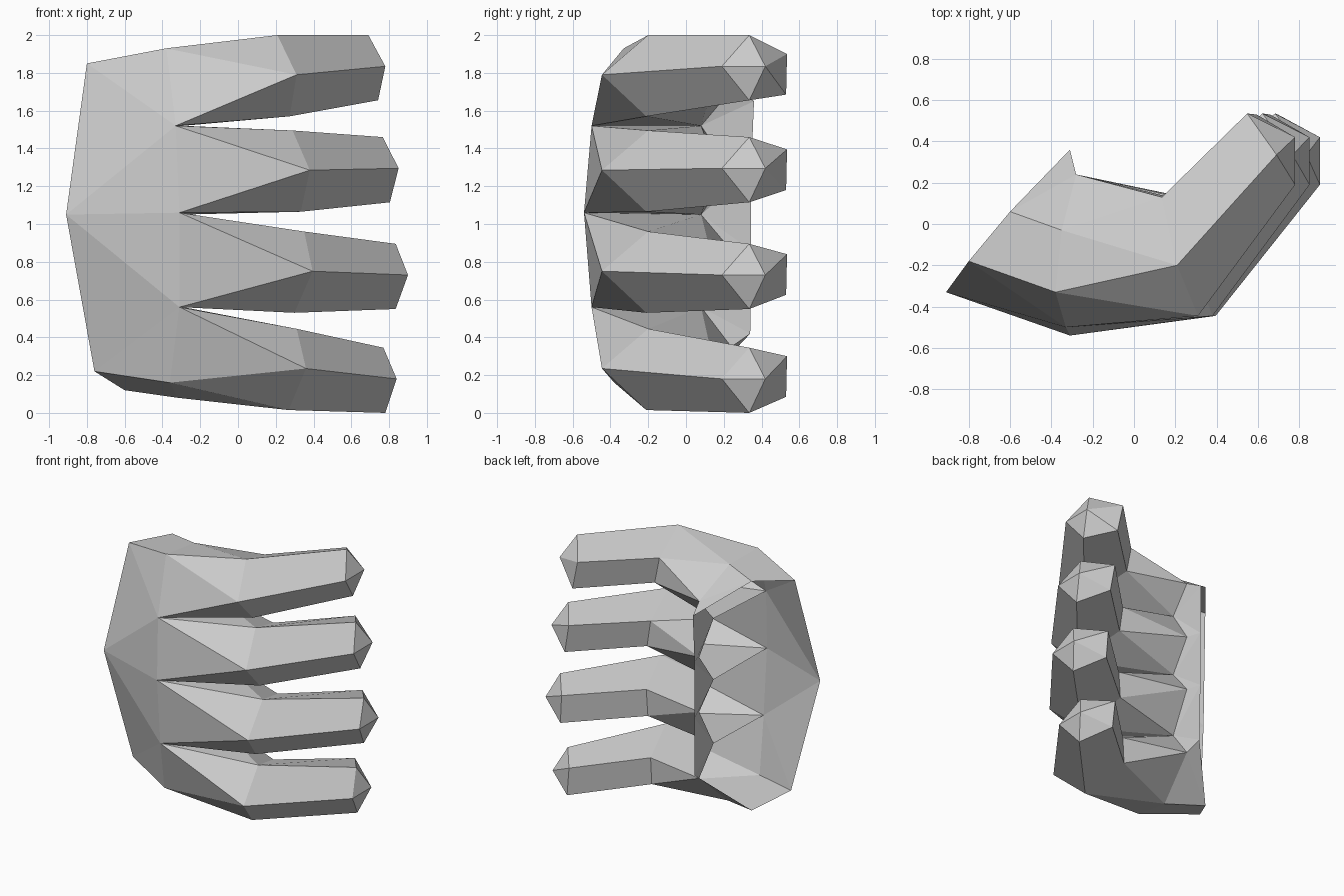
import bpy, bmesh

if "Cube" in bpy.data.objects:
    bpy.data.objects.remove(bpy.data.objects["Cube"])

bm = bmesh.new()


def verts(points):
    return [bm.verts.new(p) for p in points]


def face(*vs):
    bm.faces.new(vs)


# Palm outlines, top to bottom: front gap points and rear gap points
front = verts([(-.38, -.33, 1.93), (-.33, -.50, 1.52), (-.31, -.54, 1.06),
               (-.31, -.50, .56), (-.36, -.38, .16)])
inner = verts([(-.35, -.03, 1.91), (-.29, .08, 1.52), (-.29, .08, 1.05),
               (-.29, .08, .56), (-.32, -.05, .08)])
# Upright rim at the heel of the palm, and the pad behind each finger
rim = verts([(-.31, .36, 1.65), (-.315, .345, 1.28),
             (-.315, .345, .86), (-.31, .34, .42)])
pad = verts([(-.28, .24, z) for z in (1.71, 1.28, .86, .35)])
# Edge of the open wrist
wrist = verts([(-.80, -.18, 1.85), (-.91, -.33, 1.05), (-.76, -.19, .22)])
wrist_top, wrist_bottom = verts([(-.60, .06, 1.88), (-.60, .06, .12)])

# Five-sided finger section: ridge, top, back top, back bottom, bottom
KNUCKLE = [(0, -.445, 0), (-.07, -.20, .21), (-.16, .13, .10),
           (-.15, .13, -.10), (-.07, -.21, -.22)]
TIP = [(0, .19, 0), (-.07, .335, .165), (-.22, .535, .10),
       (-.20, .53, -.115), (-.06, .335, -.18)]


def ring(section, x, z, tilt, roll=0):
    # Tilt leans the section sideways with height, roll shifts its back edge
    return verts([(x + dx - tilt * dz, y, z + dz + (roll if y > .5 else 0))
                  for dx, y, dz in section])


# Fingers: knuckle x, z, tilt; tip x, z, tilt, roll
fingers = [(.31, 1.79, .15, .78, 1.835, .12, -.035),
           (.38, 1.285, .10, .85, 1.295, .08, 0),
           (.395, .75, -.12, .90, .73, -.03, .01),
           (.36, .235, -.10, .84, .18, 0, .02)]

for i, (kx, kz, kt, tx, tz, tt, roll) in enumerate(fingers):
    base = ring(KNUCKLE, kx, kz, kt)
    tip = ring(TIP, tx, tz, tt, roll)
    apex = bm.verts.new((tx, .42, tz))
    for j in range(5):
        k = (j + 1) % 5
        face(base[j], base[k], tip[k], tip[j])
        face(tip[j], tip[k], apex)
    a, b, d, e, c = base
    f0, f1, g0, g1 = front[i], front[i + 1], inner[i], inner[i + 1]
    p, r = pad[i], rim[i]
    # Finger root blending into the palm
    face(f0, a, b)
    face(f0, f1, a)
    face(f1, c, a)
    face(f0, b, g0)
    face(b, d, g0)
    face(f1, g1, c)
    face(g1, e, c)
    face(g0, d, p)
    face(d, e, p)
    face(e, g1, p)
    # Inner wall up to the rim
    if i > 0:
        face(g0, p, r)
    if i < 3:
        face(p, g1, r)
        face(g1, rim[i + 1], r)

# Front of the palm
face(wrist[0], front[1], front[0])
face(wrist[0], wrist[1], front[1])
face(wrist[1], front[2], front[1])
face(wrist[1], front[3], front[2])
face(wrist[1], wrist[2], front[3])
face(wrist[2], front[4], front[3])
# Top and bottom ends of the palm, wrapping round to the rim
face(wrist[0], front[0], inner[0], wrist_top)
face(inner[0], pad[0], wrist_top)
face(pad[0], rim[0], wrist_top)
face(wrist[2], wrist_bottom, inner[4], front[4])
face(inner[4], wrist_bottom, pad[3])
face(pad[3], wrist_bottom, rim[3])

bmesh.ops.recalc_face_normals(bm, faces=bm.faces)
mesh = bpy.data.meshes.new("hand")
bm.to_mesh(mesh)
bm.free()
bpy.context.collection.objects.link(bpy.data.objects.new("hand", mesh))
